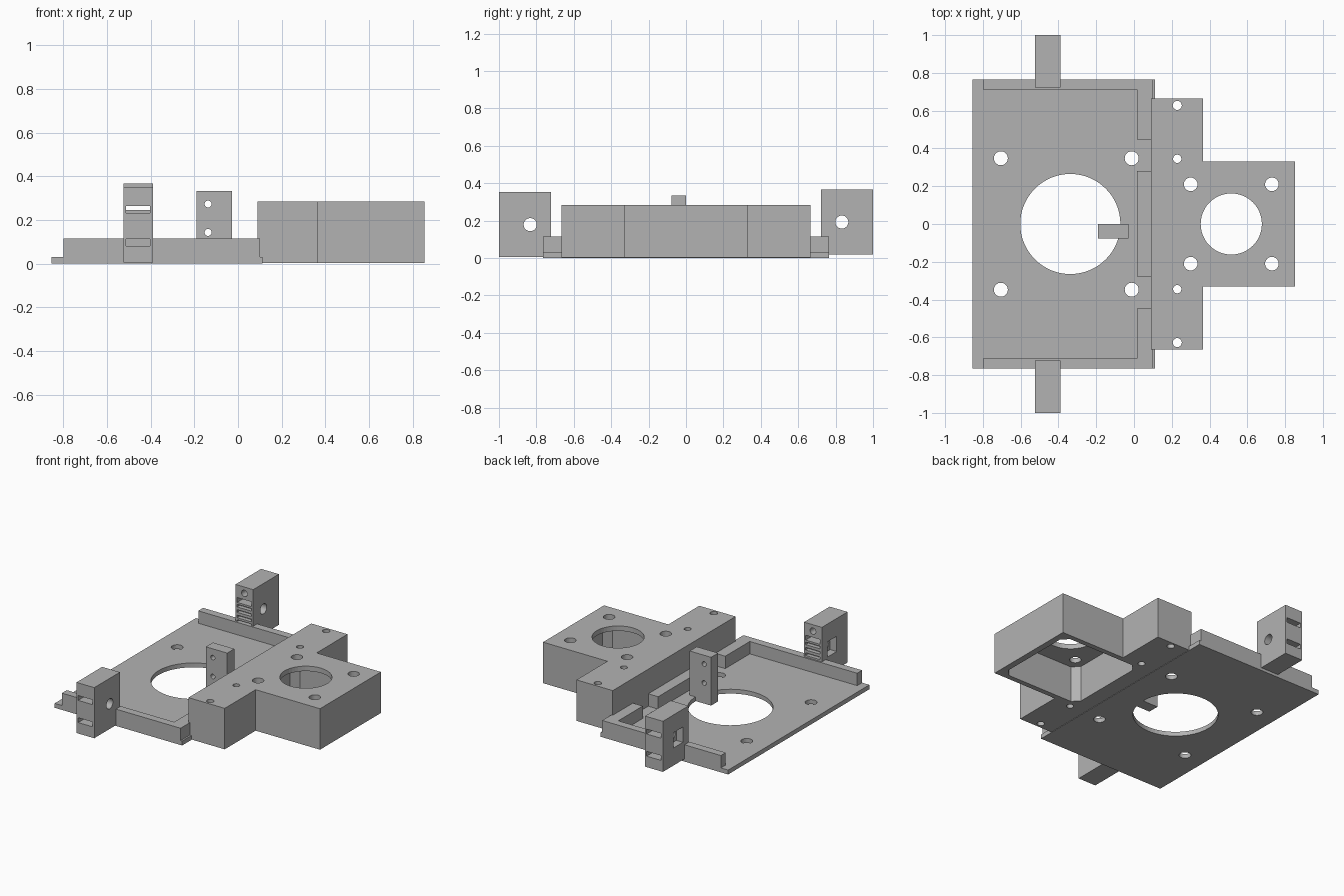
import bpy, bmesh
from mathutils import Matrix, Vector

cube = bpy.data.objects.get("Cube")
if cube:
    bpy.data.objects.remove(cube, do_unlink=True)

grey = bpy.data.materials.new("plain grey")
grey.use_nodes = True
grey.diffuse_color = (0.45, 0.45, 0.45, 1)
grey.node_tree.nodes["Principled BSDF"].inputs["Base Color"].default_value = (0.45, 0.45, 0.45, 1)


def add_object(name, bm):
    bmesh.ops.recalc_face_normals(bm, faces=bm.faces)
    mesh = bpy.data.meshes.new(name)
    bm.to_mesh(mesh)
    bm.free()
    mesh.materials.append(grey)
    obj = bpy.data.objects.new(name, mesh)
    bpy.context.collection.objects.link(obj)
    return obj


def box(name, x, y, z):
    """Box from (low, high) pairs."""
    return prism(name, [(x[0], y[0]), (x[1], y[0]), (x[1], y[1]), (x[0], y[1])], *z)


def prism(name, outline, low, high):
    """Flat outline raised from low to high."""
    bm = bmesh.new()
    face = bm.faces.new([bm.verts.new((x, y, low)) for x, y in outline])
    lifted = bmesh.ops.extrude_face_region(bm, geom=[face])["geom"]
    verts = [v for v in lifted if isinstance(v, bmesh.types.BMVert)]
    bmesh.ops.translate(bm, verts=verts, vec=(0, 0, high - low))
    return add_object(name, bm)


def rod(center, radius, length, axis="Z", sides=32):
    """Round cutter along an axis."""
    direction = {"X": (1, 0, 0), "Y": (0, 1, 0), "Z": (0, 0, 1)}[axis]
    turn = Vector((0, 0, 1)).rotation_difference(Vector(direction)).to_matrix().to_4x4()
    bm = bmesh.new()
    bmesh.ops.create_cone(bm, cap_ends=True, segments=sides, radius1=radius, radius2=radius,
                          depth=length, matrix=Matrix.Translation(center) @ turn)
    return add_object("cutter", bm)


def cut(obj, cutters):
    """Subtract each cutter and bake the result."""
    for cutter in cutters:
        mod = obj.modifiers.new("cut", "BOOLEAN")
        mod.operation, mod.solver, mod.object = "DIFFERENCE", "EXACT", cutter
    graph = bpy.context.evaluated_depsgraph_get()
    mesh = bpy.data.meshes.new_from_object(obj.evaluated_get(graph))
    obj.modifiers.clear()
    obj.data = mesh
    for cutter in cutters:
        bpy.data.objects.remove(cutter, do_unlink=True)


# Base plate with the large opening and four bolt holes
plate = box("base_plate", (-0.855, 0.112), (-0.765, 0.765), (0, 0.03))
cut(plate, [rod((-0.337, 0, 0), 0.265, 1, sides=64)]
    + [rod((x, s * 0.348, 0), 0.037, 1) for x in (-0.705, -0.012) for s in (-1, 1)])

# Raised rails: an L at each corner and a straight stop between them
for side, label in ((-1, "front"), (1, "back")):
    shape = [(-0.8, 0.712), (0.015, 0.712), (0.015, 0.447), (0.1, 0.447), (0.1, 0.765), (-0.8, 0.765)]
    prism(label + "_rail", [(x, side * y) for x, y in shape], 0.01, 0.115)
box("middle_rail", (0.015, 0.1), (-0.277, 0.28), (0.01, 0.115))

# T-shaped motor mount, hollow underneath
T = [(0.09, -0.665), (0.365, -0.665), (0.365, -0.33), (0.853, -0.33)]
mount = prism("motor_mount", T + [(x, -y) for x, y in reversed(T)], 0.003, 0.284)
C, H, K = 0.515, 0.295, 0.25
corner = [(H, K), (K, H)]
pocket = []
for sx, sy in ((1, 1), (-1, 1), (-1, -1), (1, -1)):
    pts = corner if sx * sy > 0 else corner[::-1]
    pocket += [(C + sx * x, sy * y) for x, y in pts]
cut(mount, [prism("cutter", pocket, -0.1, 0.25), rod((C, 0, 0.2), 0.162, 1, sides=48)]
    + [rod((C + i * 0.215, j * 0.21, 0.2), 0.036, 1) for i in (-1, 1) for j in (-1, 1)]
    + [rod((0.229, s * y, 0), r, 1) for y, r in ((0.628, 0.024), (0.345, 0.022)) for s in (-1, 1)])


# Belt clamps with toothed recess, through slots, cross hole and nut trap
def clamp(name, side, low):
    def ys(a, b):
        return tuple(sorted((side * a, side * b)))
    mid = -0.457
    body = box(name, (-0.525, -0.39), ys(0.722, 1.0), (low, low + 0.347))
    wide = (mid - 0.055, mid + 0.055)
    cuts = [box("cutter", wide, ys(0.6, 1.1), (low + h, low + h + 0.033)) for h in (0.075, 0.227)]
    cuts += [box("cutter", wide, ys(0.6, 0.75), (low + 0.122 + i * 0.037, low + 0.14 + i * 0.037))
             for i in range(3)]
    cuts += [rod((mid, side * 0.722, low + h), 0.022, 0.12, "Y") for h in (0.042, 0.303)]
    cuts += [rod((mid, side * 0.833, low + 0.173), 0.035, 1, "X"),
             box("cutter", (-0.6, -0.475), ys(0.783, 0.883), (low + 0.12, low + 0.225))]
    cut(body, cuts)


clamp("front_clamp", -1, 0.005)
clamp("back_clamp", 1, 0.019)

# Upright switch post with two screw holes
post = box("switch_post", (-0.19, -0.028), (-0.077, 0), (0.002, 0.333))
cut(post, [rod((-0.137, 0, z), 0.016, 1, "Y", 24) for z in (0.143, 0.273)])
